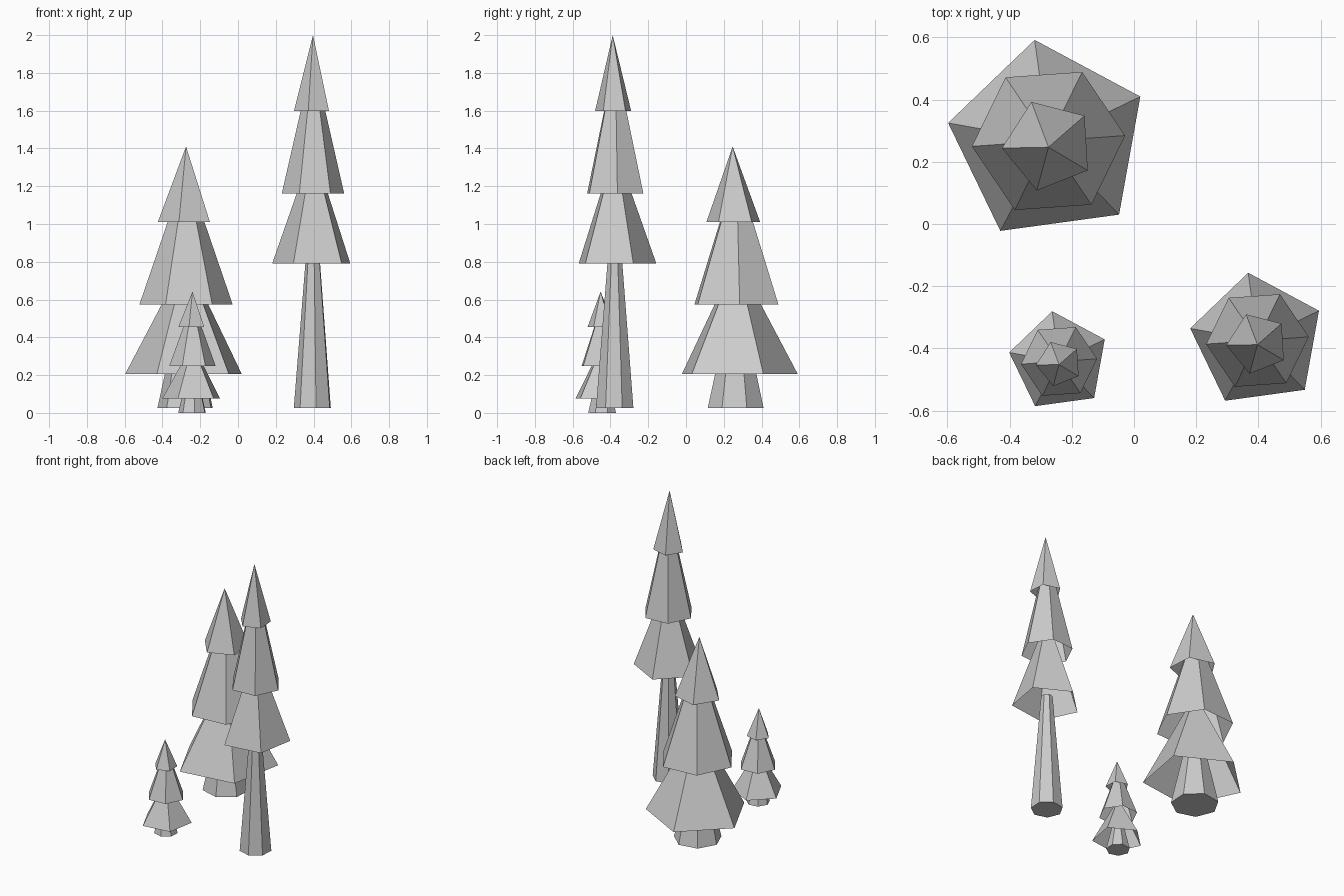
import bpy, bmesh
from math import cos, sin, radians

if "Cube" in bpy.data.objects:
    bpy.data.objects.remove(bpy.data.objects["Cube"])


def ring(bm, n, r, deg, x, y, z):
    return [bm.verts.new((x + r * cos(radians(deg + 360 * i / n)),
                          y + r * sin(radians(deg + 360 * i / n)), z)) for i in range(n)]


def finish(bm, name):
    me = bpy.data.meshes.new(name)
    bm.to_mesh(me)
    bm.free()
    bpy.context.collection.objects.link(bpy.data.objects.new(name, me))


def tier(name, n, r, deg, base, apex):
    # open-bottomed faceted cone
    bm = bmesh.new()
    low = ring(bm, n, r, deg, *base)
    tip = bm.verts.new(apex)
    for i in range(n):
        bm.faces.new((low[i], low[(i + 1) % n], tip))
    finish(bm, name)


def trunk(name, r, x, y, z0, z1):
    # seven-sided taper with closed ends
    bm = bmesh.new()
    a = ring(bm, 7, r, 22, x, y, z0)
    b = ring(bm, 7, r * 0.36, 22, x, y, z1)
    for i in range(7):
        j = (i + 1) % 7
        bm.faces.new((a[i], a[j], b[j], b[i]))
    bm.faces.new(a[::-1])
    bm.faces.new(b)
    finish(bm, name)


# sides, radius, rotation, centre offset y, base height, tip height (large tree units)
TIERS = [("lower", 5, 0.328, 25.8, 0.020, 0.0, 0.615),
         ("middle", 6, 0.247, 4.0, 0.020, 0.37, 1.09),
         ("top", 5, 0.150, 39.4, 0.006, 0.805, 1.205)]

# name, x, y, foliage base, width scale, height scale, trunk bottom, trunk top
TREES = [("wide_tree", -0.275, 0.247, 0.205, 1.0, 1.0, 0.025, 0.47),
         ("tall_tree", 0.397, -0.388, 0.79, 0.67, 1.004, 0.025, 0.84),
         ("small_tree", -0.241, -0.452, 0.075, 0.497, 0.471, 0.0, 0.21)]

for name, x, y, z, w, h, t0, t1 in TREES:
    trunk(name + "_trunk", 0.152 * w, x, y + 0.018 * w, t0, t1)
    for part, n, r, deg, oy, b, t in TIERS:
        ty = y + oy * w
        tip_y = y if part == "top" else ty
        tier(f"{name}_{part}_foliage", n, r * w, deg,
             (x, ty, z + b * h), (x, tip_y, z + t * h))
